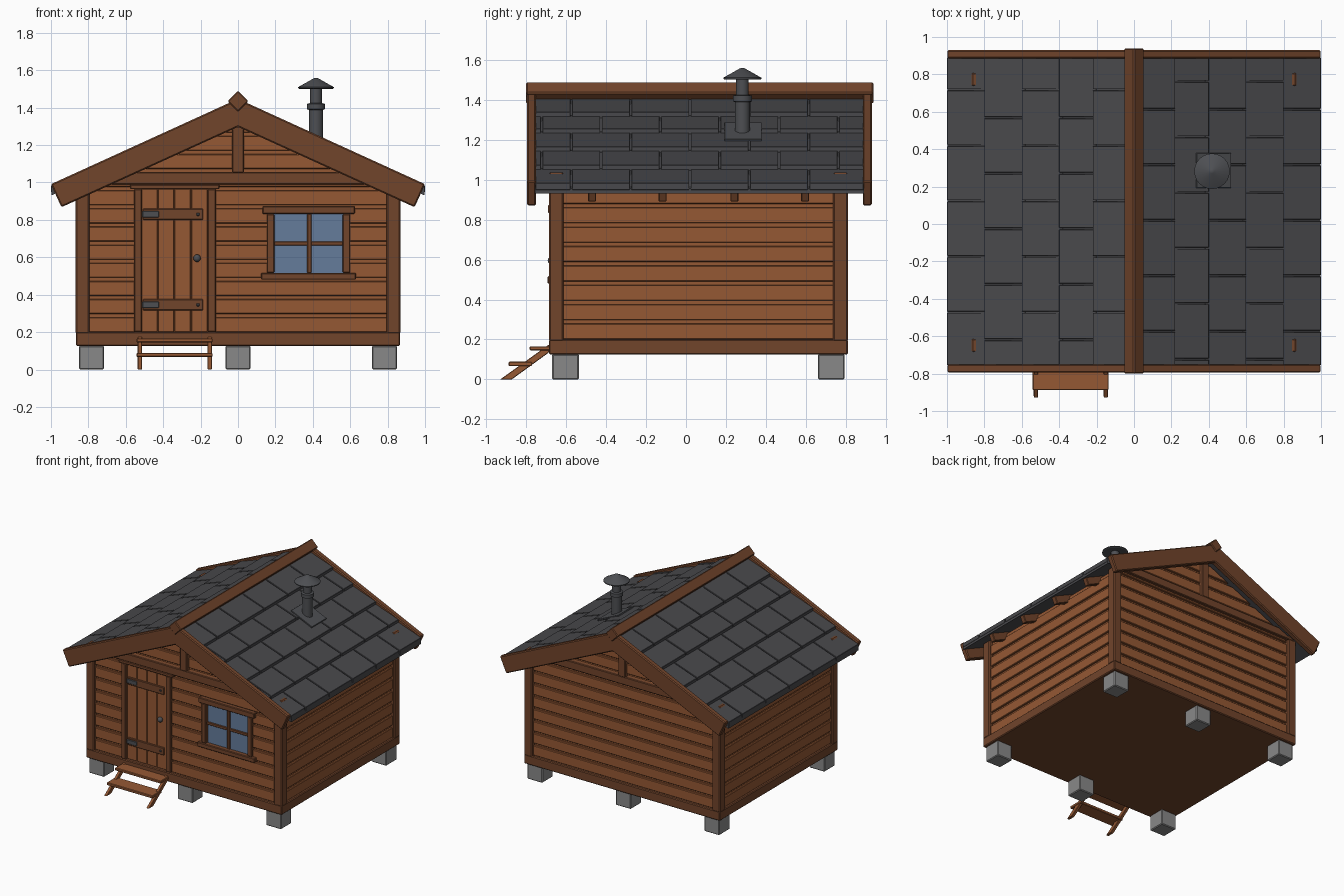
import bpy, bmesh, math
from mathutils import Matrix, Vector

if "Cube" in bpy.data.objects:
    bpy.data.objects.remove(bpy.data.objects["Cube"])


def mat(name, r, g, b):
    m = bpy.data.materials.new(name)
    m.diffuse_color = (r, g, b, 1)
    m.use_nodes = True
    m.node_tree.nodes["Principled BSDF"].inputs["Base Color"].default_value = m.diffuse_color
    return m


PLANK = mat("plank brown", 0.30, 0.098, 0.034)
TRIM = mat("trim brown", 0.165, 0.058, 0.024)
SLATE = mat("slate grey", 0.066, 0.066, 0.072)
METAL = mat("metal grey", 0.075, 0.078, 0.086)
STONE = mat("stone grey", 0.25, 0.25, 0.25)
GLASS = mat("window blue", 0.13, 0.20, 0.33)


def finish(name, bm, material, bevel=0.0):
    bmesh.ops.recalc_face_normals(bm, faces=bm.faces)
    me = bpy.data.meshes.new(name)
    bm.to_mesh(me)
    bm.free()
    me.materials.append(material)
    ob = bpy.data.objects.new(name, me)
    bpy.context.collection.objects.link(ob)
    if bevel:
        m = ob.modifiers.new("bevel", 'BEVEL')
        m.width, m.segments, m.limit_method = bevel, 1, 'ANGLE'
    return ob


def prisms(name, items, material, bevel=0.0, axis='y'):
    """items: (profile points, start, end), extruded along y (xz profile) or x (yz profile)."""
    bm = bmesh.new()
    for pts, a, b in items:
        rings = []
        for t in (a, b):
            rings.append([bm.verts.new((u, t, v) if axis == 'y' else (t, u, v)) for u, v in pts])
        bm.faces.new(rings[0])
        bm.faces.new(rings[1][::-1])
        n = len(pts)
        for i in range(n):
            j = (i + 1) % n
            bm.faces.new((rings[0][i], rings[0][j], rings[1][j], rings[1][i]))
    return finish(name, bm, material, bevel)


def boxes(name, items, material, bevel=0.0):
    """items: (x0, x1, y0, y1, z0, z1)"""
    return prisms(name, [([(x0, z0), (x1, z0), (x1, z1), (x0, z1)], y0, y1)
                         for x0, x1, y0, y1, z0, z1 in items], material, bevel)


def lathe(name, profile, x, y, material, n=24):
    bm = bmesh.new()
    vs = [bm.verts.new((x + r, y, z)) for r, z in profile]
    es = [bm.edges.new(p) for p in zip(vs, vs[1:])]
    bmesh.ops.spin(bm, geom=vs + es, cent=(x, y, 0), axis=(0, 0, 1), angle=2 * math.pi, steps=n)
    bmesh.ops.remove_doubles(bm, verts=bm.verts, dist=1e-4)
    ob = finish(name, bm, material)
    bpy.context.view_layer.objects.active = ob
    ob.select_set(True)
    bpy.ops.object.shade_smooth_by_angle(angle=math.radians(35))
    ob.select_set(False)


SLOPE = 0.456
deck = lambda x: 1.41 - SLOPE * x          # top line of the roof deck
half = lambda z: (1.378 - z) / SLOPE       # gable half width under the roof

# Foundation blocks, sill frame, floor
boxes("foundation_blocks", [(x - .067, x + .067, y - .067, y + .067, 0, .127)
                            for x in (-.783, 0, .783) for y in (-.603, .727)], STONE, .006)
boxes("sill_frame", [(-.866, .866, -.686, .81, .125, .2)], TRIM, .006)

# Wall core with gables
prisms("wall_core", [([(-.835, .19), (.835, .19), (.835, .99), (0, 1.37), (-.835, .99)],
                      -.648, .772)], PLANK)

# Horizontal boards, cut around door and window at the front
PITCH, BOARD = .097, .079
side, gable = [], []
for i in range(12):
    z0 = .2 + PITCH * i
    z1 = z0 + BOARD
    if i < 8:
        for s in (-1, 1):
            side.append((s * .83, s * .85, -.63, .75, z0, z1))
    w0, w1 = min(.8, half(z0)), min(.8, half(z1))
    if w1 <= 0:
        continue
    whole = [(-w0, z0), (w0, z0), (w1, z1), (-w1, z1)]
    gable.append((whole, .76, .79))
    if i < 8:
        spans = [(-.8, -.535), (-.14, .175), (.58, .8)] if 3 <= i <= 6 else [(-.8, -.535), (-.14, .8)]
        for a, b in spans:
            gable.append(([(a, z0), (b, z0), (b, z1), (a, z1)], -.666, -.64))
    else:
        gable.append((whole, -.666, -.64))
boxes("side_wall_boards", side, PLANK, .004)
prisms("gable_wall_boards", gable, PLANK, .004)

# Corner posts (tips just pierce the roof)
boxes("corner_posts", [(s * .795, s * .868, a, b, .19, 1.036) for s in (-1, 1)
                       for a, b in ((-.686, -.612), (.736, .81))], TRIM, .008)

# Gable tie beams and king posts
tie = [(-.85, .99), (.85, .99), (.705, 1.055), (-.705, 1.055)]
prisms("tie_beams", [(tie, -.69, -.65), (tie, .775, .814)], TRIM, .005)
boxes("king_posts", [(-.031, .031, -.692, -.65, 1.05, 1.345),
                     (-.031, .031, .775, .816, 1.05, 1.345)], TRIM, .005)

# Roof deck
prisms("roof_deck", [([(0, 1.41), (.998, deck(.998)), (.998, deck(.998) - .024), (0, 1.386),
                       (-.998, deck(.998) - .024), (-.998, deck(.998))], -.755, .89)], SLATE)

# Shingles in five staggered courses per slope
courses = [(1.0, .8), (.8, .6), (.6, .4), (.4, .22), (.22, .02)]
shingles = []
for s, start in ((1, .02), (-1, .123)):
    for row, (xo, xi) in enumerate(courses):
        xi = max(xi - .02, .01)
        prof = [(s * xo, deck(xo) - .006), (s * xo, deck(xo) + .028),
                (s * xi, deck(xi) + .004), (s * xi, deck(xi) - .006)]
        off = start + (.1485 if row % 2 else 0)
        cuts = [off + .297 * k for k in range(-5, 6)]
        cuts = [-.757] + [c for c in cuts if -.73 < c < .86] + [.893]
        for a, b in zip(cuts, cuts[1:]):
            shingles.append((prof, a + .004, b - .004))
prisms("roof_shingles", shingles, SLATE, .002)

# Rafter tails under the eaves
rafters = []
for s in (-1, 1):
    prof = [(s * x, deck(x) - d) for x, d in ((.80, .02), (.975, .02), (.95, .088), (.80, .088))]
    rafters += [(prof, y - .02, y + .02) for y in (-.47, -.117, .242, .596)]
prisms("rafter_tails", rafters, TRIM, .004)

# Bargeboards and ridge beam
barge = [(0, 1.447), (1.0, .991), (.944, .868), (0, 1.297), (-.944, .868), (-1.0, .991)]
prisms("bargeboards", [(barge, -.795, -.75), (barge, .885, .93)], TRIM, .007)
prisms("ridge_beam", [([(0, 1.49), (.056, 1.434), (0, 1.378), (-.056, 1.434)], -.8, .938)], TRIM, .006)

# Door: planks, frame, battens, hinges, knob
boxes("door_planks", [(-.517 + .089 * i, -.431 + .089 * i, -.662, -.64, .2, .966)
                      for i in range(4)], PLANK, .003)
boxes("door_frame", [(-.556, -.514, -.684, -.64, .2, .966), (-.164, -.118, -.684, -.64, .2, .966),
                     (-.578, -.098, -.687, -.64, .964, .99)], TRIM, .005)
boxes("door_battens", [(-.508, -.186, -.673, -.655, z - .03, z + .03) for z in (.83, .346)], TRIM, .004)
boxes("door_hinges", [(-.512, -.422, -.679, -.668, z - .017, z + .017) for z in (.83, .346)]
      + [(-.222, -.206, -.676, -.668, z - .008, z + .008) for z in (.83, .346)], METAL, .003)
bm = bmesh.new()
bmesh.ops.create_uvsphere(bm, u_segments=16, v_segments=10, radius=.02,
                          matrix=Matrix.Translation((-.219, -.672, .595)))
for f in bm.faces:
    f.smooth = True
finish("door_knob", bm, METAL)

# Window: glass, frame, glazing bars
boxes("window_glass", [(.18, .575, -.656, -.649, .5, .85)], GLASS)
boxes("window_frame", [(.13, .625, -.69, -.645, .832, .875), (.124, .631, -.693, -.645, .48, .517),
                       (.154, .194, -.684, -.645, .517, .832), (.56, .6, -.684, -.645, .517, .832)],
      TRIM, .005)
boxes("window_bars", [(.37, .393, -.668, -.65, .517, .832), (.19, .563, -.666, -.65, .663, .685)],
      TRIM, .003)

# Entrance steps
string = [(-.93, 0), (-.872, 0), (-.686, .135), (-.686, .175)]
prisms("step_stringers", [(string, -.536, -.512), (string, -.163, -.139)], PLANK, .003, 'x')
boxes("step_treads", [(-.542, -.136, -.782, -.68, .145, .166),
                      (-.542, -.136, -.888, -.77, .067, .089)], PLANK, .004)

# Chimney: flashing plate, pipe with collar, conical cap
plate = boxes("chimney_flashing", [(-.102, .102, -.093, .093, -.006, .006)], METAL, .002)
plate.rotation_euler = (0, math.atan(SLOPE), 0)
plate.location = (.425, .286, 1.24)
lathe("chimney_pipe", [(0, 1.2), (.038, 1.2), (.038, 1.388), (.048, 1.392), (.048, 1.42), (.032, 1.424),
                       (.032, 1.505), (0, 1.505)], .417, .282, METAL)
lathe("chimney_cap", [(0, 1.508), (.088, 1.5), (.095, 1.504), (.095, 1.51), (.012, 1.557), (0, 1.56)],
      .417, .282, METAL)
